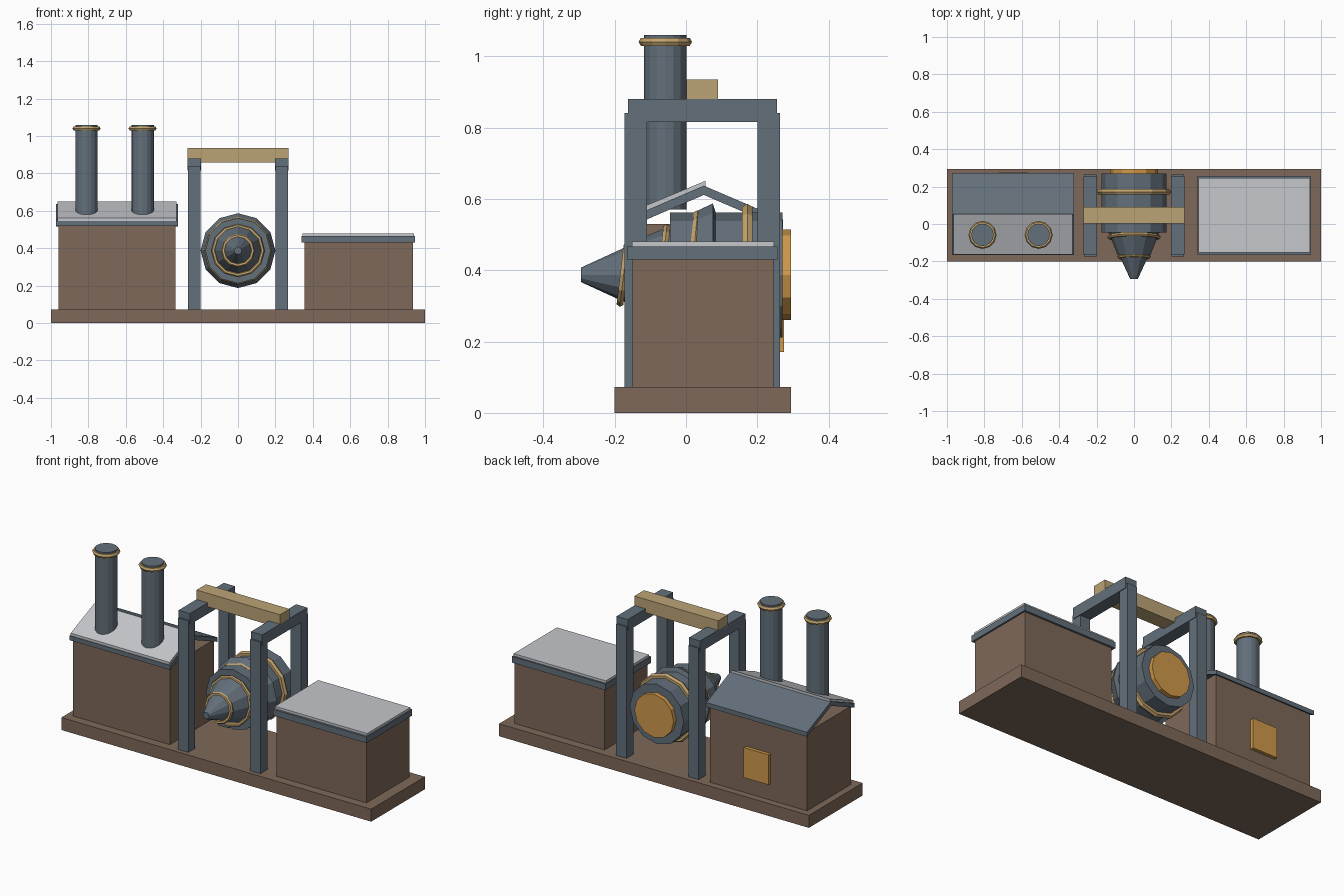
import bpy, bmesh, math
from mathutils import Vector, Matrix

if "Cube" in bpy.data.objects:
    bpy.data.objects.remove(bpy.data.objects["Cube"], do_unlink=True)


def material(name, rgb):
    m = bpy.data.materials.new(name)
    m.use_nodes = True
    m.diffuse_color = (*rgb, 1)
    m.node_tree.nodes["Principled BSDF"].inputs["Base Color"].default_value = (*rgb, 1)
    return m


BROWN = material("brown brick", (0.21, 0.14, 0.1))
STEEL = material("blue grey steel", (0.125, 0.16, 0.195))
PALE = material("pale roof sheet", (0.56, 0.57, 0.6))
TAN = material("tan beam", (0.5, 0.37, 0.18))
BRASS = material("brass ring", (0.53, 0.36, 0.15))
ORANGE = material("glowing orange", (0.63, 0.32, 0.07))


def finish(name, bm, mat):
    bmesh.ops.recalc_face_normals(bm, faces=bm.faces)
    mesh = bpy.data.meshes.new(name)
    bm.to_mesh(mesh)
    bm.free()
    mesh.materials.append(mat)
    ob = bpy.data.objects.new(name, mesh)
    bpy.context.collection.objects.link(ob)
    return ob


def box(name, xs, ys, zs, mat):
    bm = bmesh.new()
    bmesh.ops.create_cube(bm, size=1)
    for v in bm.verts:
        v.co = [lo + (c + 0.5) * (hi - lo) for c, (lo, hi) in zip(v.co, (xs, ys, zs))]
    return finish(name, bm, mat)


def extrude_x(name, outline, xs, mat):
    """Prism along x from a (y, z) outline."""
    bm = bmesh.new()
    face = bm.faces.new([bm.verts.new((xs[0], y, z)) for y, z in outline])
    new = bmesh.ops.extrude_face_region(bm, geom=[face])["geom"]
    bmesh.ops.translate(bm, vec=(xs[1] - xs[0], 0, 0),
                        verts=[g for g in new if isinstance(g, bmesh.types.BMVert)])
    return finish(name, bm, mat)


def lathe(name, profile, centre, mat, sides=12, along_y=False, closed=False, tilt=0):
    """Turn a (distance along axis, radius) profile around the z or y axis."""
    bm = bmesh.new()
    rings = []
    for h, r in profile:
        ring = []
        for i in range(sides):
            a = math.tau * i / sides
            c, s = r * math.cos(a), r * math.sin(a)
            ring.append(bm.verts.new((c, h, s) if along_y else (c, s, h)))
        rings.append(ring)
    pairs = list(zip(rings, rings[1:]))
    if closed:
        pairs.append((rings[-1], rings[0]))
    else:
        bm.faces.new(rings[0])
        bm.faces.new(rings[-1])
    for a, b in pairs:
        for i in range(sides):
            j = (i + 1) % sides
            bm.faces.new((a[i], a[j], b[j], b[i]))
    bm.transform(Matrix.Translation(Vector(centre)) @ Matrix.Rotation(tilt, 4, "X"))
    return finish(name, bm, mat)


def ring(name, radius, thick, centre, along_y=False, tilt=0):
    section = [(thick * math.sin(math.tau * k / 6), radius + thick * math.cos(math.tau * k / 6))
               for k in range(6)]
    return lathe(name, section, centre, BRASS, 12, along_y, True, tilt)


# Base
box("base_slab", (-1, 1), (-0.2, 0.295), (0, 0.073), BROWN)

# Low flat-roofed building
box("low_building_walls", (0.355, 0.935), (-0.15, 0.245), (0.07, 0.435), BROWN)
box("low_building_roof", (0.34, 0.945), (-0.165, 0.257), (0.43, 0.466), STEEL)
box("low_building_roof_sheet", (0.345, 0.94), (-0.152, 0.247), (0.466, 0.48), PALE)

# Boiler house with a gabled roof, open under the gables
box("boiler_house_walls", (-0.96, -0.335), (-0.15, 0.255), (0.07, 0.53), BROWN)
SLOPE, RIDGE_Y, RIDGE_Z = 0.43, 0.05, 0.637


def roof_z(y):
    return RIDGE_Z - SLOPE * abs(y - RIDGE_Y)


def roof_slab(name, start, end, lift, thick, xs, mat):
    top = [(start, roof_z(start) + lift), (end, roof_z(end) + lift)]
    extrude_x(name, top + [(y, z - thick) for y, z in reversed(top)], xs, mat)


roof_slab("boiler_house_roof_front", -0.165, RIDGE_Y, 0, 0.026, (-0.972, -0.322), STEEL)
roof_slab("boiler_house_roof_back", RIDGE_Y, 0.272, 0, 0.026, (-0.972, -0.322), STEEL)
roof_slab("boiler_house_roof_sheet", -0.163, RIDGE_Y + 0.004, 0.015, 0.015, (-0.966, -0.328), PALE)
box("boiler_house_hatch", (-0.725, -0.565), (0.25, 0.275), (0.17, 0.345), ORANGE)

# Chimneys
for side, x in (("outer", -0.81), ("inner", -0.51)):
    lathe(side + "_chimney", [(0.57, 0.06), (1.06, 0.06)], (x, -0.058, 0), STEEL, 16)
    ring(side + "_chimney_ring", 0.062, 0.013, (x, -0.058, 1.04))

# Support frames, mirrored on both sides, with the beam on top
for side, s in (("left", 1), ("right", -1)):
    xs = sorted((s * 0.2, s * 0.266))
    box(side + "_front_post", xs, (-0.173, -0.11), (0.07, 0.84), STEEL)
    box(side + "_back_post", xs, (0.2, 0.264), (0.07, 0.84), STEEL)
    box(side + "_cross_bar", sorted((s * 0.197, s * 0.27)), (-0.163, 0.255), (0.815, 0.88), STEEL)
box("top_beam", (-0.27, 0.27), (0.002, 0.09), (0.857, 0.935), TAN)

# Drum with stepped nose, pointing forwards
AXIS = (0, 0, 0.387)
lathe("drum_body", [(-0.045, 0.175), (0.27, 0.175)], AXIS, STEEL, along_y=True)
lathe("drum_flange", [(0, 0.165), (0.075, 0.2), (0.085, 0.17)], AXIS, STEEL, along_y=True)
lathe("drum_shoulder", [(-0.165, 0.088), (-0.04, 0.138)], AXIS, STEEL, along_y=True)
lathe("drum_nose", [(-0.295, 0.02), (-0.16, 0.082)], AXIS, STEEL, along_y=True)
lathe("drum_back_disc", [(0.26, 0.127), (0.295, 0.127)], AXIS, ORANGE, along_y=True)
for name, y, radius, thick, tilt in (("nose_ring", -0.175, 0.079, 0.011, -0.12),
                                     ("shoulder_ring", -0.07, 0.132, 0.011, -0.12),
                                     ("flange_ring", 0.015, 0.17, 0.012, -0.1),
                                     ("rear_ring", 0.172, 0.182, 0.017, 0)):
    ring(name, radius, thick, (0, y, AXIS[2]), True, tilt)
